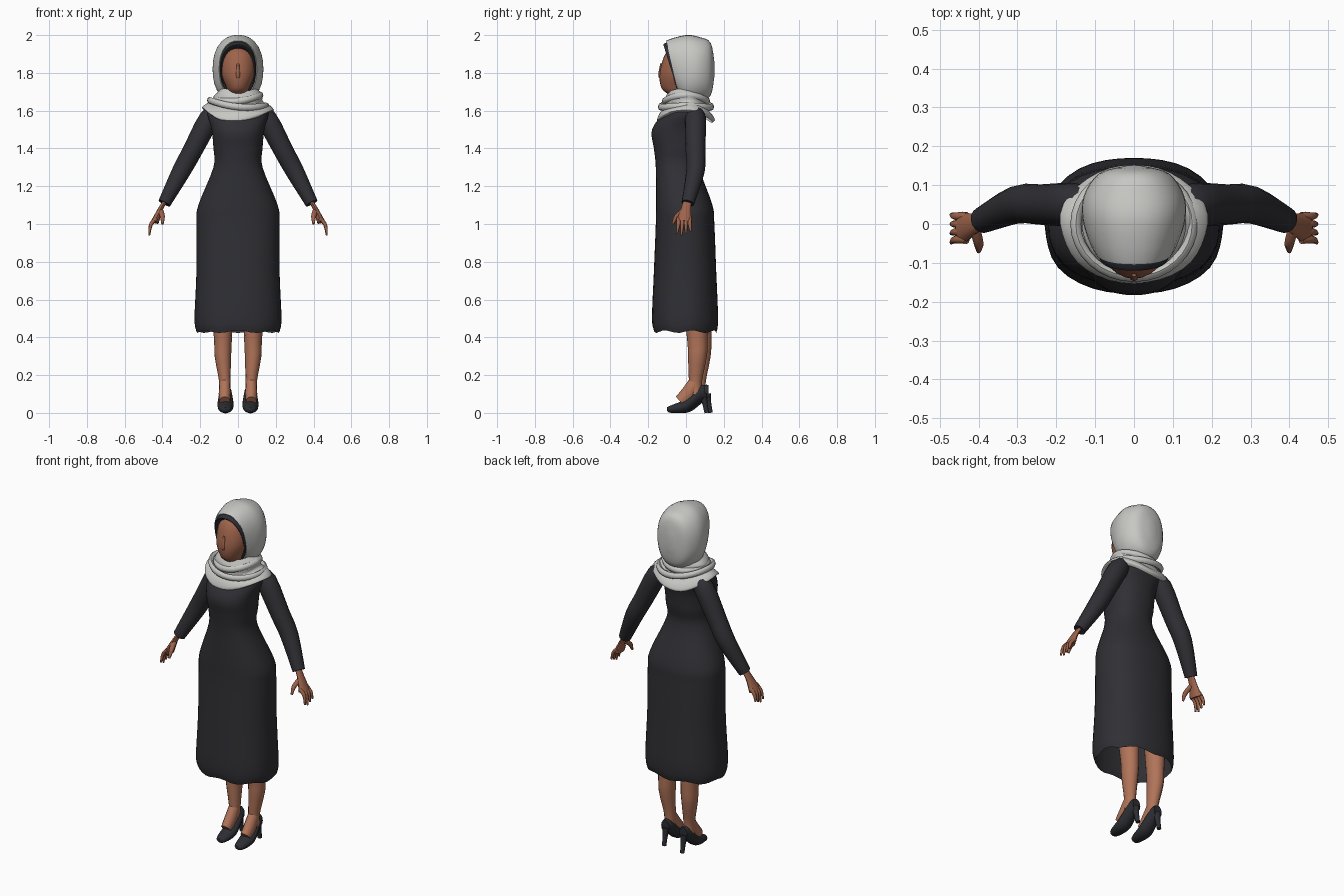
import bpy, bmesh, math
from mathutils import Vector

cube = bpy.data.objects.get("Cube")
if cube:
    bpy.data.objects.remove(cube)


def material(name, red, green, blue):
    m = bpy.data.materials.new(name)
    m.use_nodes = True
    colour = (red, green, blue, 1)
    m.diffuse_color = colour
    m.node_tree.nodes["Principled BSDF"].inputs["Base Color"].default_value = colour
    return m


black = material("black cloth", .029, .029, .035)
charcoal = material("charcoal cap and shoes", .025, .027, .033)
grey = material("pale grey scarf", .57, .57, .55)
skin = material("brown skin", .44, .175, .1)
deep_skin = material("deep brown skin", .34, .125, .07)
X, Y, Z = Vector((1, 0, 0)), Vector((0, 1, 0)), Vector((0, 0, 1))


def smooth(rows, steps=4):
    """Fill in a soft curve through a few rows of values."""
    rows = [Vector(row) for row in rows]
    last = len(rows) - 1
    out = []
    for i in range(last):
        a, b = rows[i], rows[i + 1]
        leave = (b - rows[max(i - 1, 0)]) / 2
        arrive = (rows[min(i + 2, last)] - a) / 2
        for k in range(steps):
            t = k / steps
            s = 1 - t
            ease = t * t * (3 - 2 * t)
            out.append(a.lerp(b, ease) + leave * (t * s * s) - arrive * (t * t * s))
    return out + [rows[last]]


def ring(centre, u, v, sides=24, power=2):
    """Rounded outline spanned by two half axes."""
    points = []
    for i in range(sides):
        angle = math.tau * i / sides
        c, s = math.cos(angle), math.sin(angle)
        size = (abs(c) ** power + abs(s) ** power) ** (-1 / power)
        points.append(Vector(centre) + (u * c + v * s) * size)
    return points


def loft(name, rings, mat, start=True, end=True):
    """Skin a row of outlines, with optional end caps."""
    bm = bmesh.new()
    loops = [[bm.verts.new(point) for point in outline] for outline in rings]
    for lower, upper in zip(loops, loops[1:]):
        for i in range(len(lower)):
            bm.faces.new((lower[i - 1], lower[i], upper[i], upper[i - 1]))
    if start:
        bm.faces.new(loops[0])
    if end:
        bm.faces.new(loops[-1])
    bmesh.ops.recalc_face_normals(bm, faces=bm.faces)
    mesh = bpy.data.meshes.new(name)
    bm.to_mesh(mesh)
    bm.free()
    mesh.materials.append(mat)
    obj = bpy.data.objects.new(name, mesh)
    bpy.context.collection.objects.link(obj)
    bpy.ops.object.select_all(action="DESELECT")
    obj.select_set(True)
    bpy.context.view_layer.objects.active = obj
    bpy.ops.object.shade_smooth_by_angle(angle=math.radians(50))


def tube(name, path, mat, side=1, shift=0, flat=1, sides=12):
    """Limb through (x, y, z, radius) rows, optionally flattened across."""
    rows = smooth(path, 3)
    points = [Vector((x * side, y + shift, z)) for x, y, z, radius in rows]
    rings = []
    for i, point in enumerate(points):
        ahead, behind = points[min(i + 1, len(points) - 1)], points[max(i - 1, 0)]
        along = (ahead - behind).normalized()
        u = (Y - along * along.y).normalized()
        radius = rows[i][3]
        rings.append(ring(point, u * radius, along.cross(u) * radius * flat, sides))
    loft(name, rings, mat)


def shell(name, rows, mat, end):
    """Upright (y, width, height) hoops whose tops lean forward near the face."""
    rings = []
    for y, width, height in smooth(rows):
        outline = ring((0, y, 1.82), X * width, Z * height, sides=28, power=2.3)
        lean = max(0, -y / 2)
        for point in outline:
            point.y -= lean * (point.z - 1.82) / height
        rings.append(outline)
    loft(name, rings, mat, start=False, end=end)


# Dress rows: height, half width, front, back; open hem with soft folds
rings = []
for z, width, front, back in smooth([
        (.43, .22, -.17, .16), (.5, .23, -.18, .17), (.75, .22, -.17, .16),
        (1, .22, -.16, .15), (1.1, .21, -.16, .14), (1.3, .13, -.16, .07),
        (1.4, .13, -.17, .08), (1.5, .14, -.18, .09), (1.6, .16, -.11, .11),
        (1.66, .08, -.06, .08)]):
    middle, depth = (front + back) / 2, (back - front) / 2
    outline = ring((0, middle, z), X * width, Y * depth, sides=40, power=2.3)
    fold = max(0, .7 - z) / 40
    for i, point in enumerate(outline):
        wave = fold * math.sin(math.tau * 7 * i / len(outline))
        point.x *= 1 + 2 * wave
        point.z += wave
    rings.append(outline)
loft("dress", rings, black, start=False)

# Arms, hands, legs and shoes on both sides
for side, label in ((1, "left"), (-1, "right")):
    tube(label + "_sleeve", [
        (.1, .05, 1.6, .03), (.15, .05, 1.56, .055), (.24, .05, 1.39, .052),
        (.3, .05, 1.28, .049), (.39, .01, 1.11, .034)], black, side, sides=16)
    tube(label + "_hand", [
        (.38, .01, 1.13, .022), (.41, 0, 1.08, .026), (.44, -.01, 1.01, .042)],
        deep_skin, side, flat=.5)
    for k, name in enumerate(("index", "middle", "ring", "little")):
        y = k / 50 - .04
        tip = .94 + abs(k - 1) / 100
        tube(f"{label}_{name}_finger", [
            (.43, y, 1.03, .011), (.46, y, 1, .01), (.47, y * 1.2, tip, .005)],
            deep_skin, side, sides=8)
    tube(label + "_thumb", [
        (.41, -.01, 1.07, .015), (.4, -.05, 1.04, .013), (.4, -.07, 1, .006)],
        deep_skin, side, sides=8)

    shift = 0 if side > 0 else .02
    tube(label + "_leg", [
        (.09, .04, .8, .08), (.08, .06, .4, .055), (.08, .06, .3, .05),
        (.07, .05, .17, .035), (.07, .05, .1, .035)], skin, side, shift, flat=.87)
    tube(label + "_instep", [
        (.07, .05, .16, .037), (.07, .01, .1, .04), (.07, -.03, .06, .035)],
        skin, side, shift, flat=.8)
    shoe = smooth([
        (-.1, .02, .01, .01), (-.08, .02, .03, .02), (0, .04, .043, .036),
        (.07, .1, .034, .044), (.1, .11, .026, .038)])
    loft(label + "_shoe", [
        ring((.066 * side, y + shift, z), X * width, Z * height, sides=14)
        for y, z, width, height in shoe], charcoal)
    tube(label + "_shoe_heel", [
        (.066, .09, .1, .022), (.066, .1, .05, .014), (.066, .11, 0, .012)],
        charcoal, side, shift, sides=8)

# Head and neck rows: height, centre, half width, half depth
head = smooth([
    (1.6, 0, .05, .05), (1.68, -.02, .05, .07), (1.72, -.05, .06, .08),
    (1.8, -.04, .09, .1), (1.9, -.03, .08, .08), (1.94, -.02, .03, .04)])
loft("head", [ring((0, y, z), X * width, Y * depth)
              for z, y, width, depth in head], deep_skin)
tube("nose", [(0, -.13, 1.85, .006), (0, -.135, 1.79, .012), (0, -.13, 1.77, .008)],
     deep_skin, sides=8)

# Cap beneath the hood, then the hood itself
shell("under_cap", [(-.06, .08, .11), (-.08, .09, .13), (-.05, .1, .15),
                    (0, .11, .15)], charcoal, end=False)
shell("scarf_hood", [(-.03, .09, .14), (-.07, .1, .15), (0, .13, .18),
                     (.07, .13, .17), (.13, .09, .14), (.15, .02, .04)],
      grey, end=True)

# Draped collar rows: height, half width; dips at the front and back
rings = []
for z, width in smooth([(1.71, .1), (1.68, .13), (1.65, .13), (1.63, .17),
                        (1.61, .19), (1.6, .17)]):
    outline = ring((0, 0, z), X * width, Y * (.02 + width * .7), sides=36)
    for i, point in enumerate(outline):
        angle = math.tau * i / len(outline)
        dip = (1.71 - z) * .6 * math.sin(angle) ** 2
        point.z -= dip + math.sin(3 * angle + z * 40) / 150
        point.x *= 1 + math.sin(5 * angle) / 50
    rings.append(outline)
loft("scarf_collar", rings, grey, start=False, end=False)

# Twisted folds around the neck
for name, z, width, lean in (("upper_neck_fold", 1.67, .12, .1),
                             ("lower_neck_fold", 1.64, .15, -.1)):
    fold = []
    for i in range(32):
        angle = math.tau * i / 32
        out = X * math.cos(angle) + Y * math.sin(angle)
        centre = X * out.x * width + Y * out.y * (.03 + width * .7)
        centre.z = z + lean * centre.x - out.y ** 2 / 50
        fold.append(ring(centre, out * .014, Z * .018, sides=8))
    loft(name, fold + fold[:1], grey, start=False, end=False)
